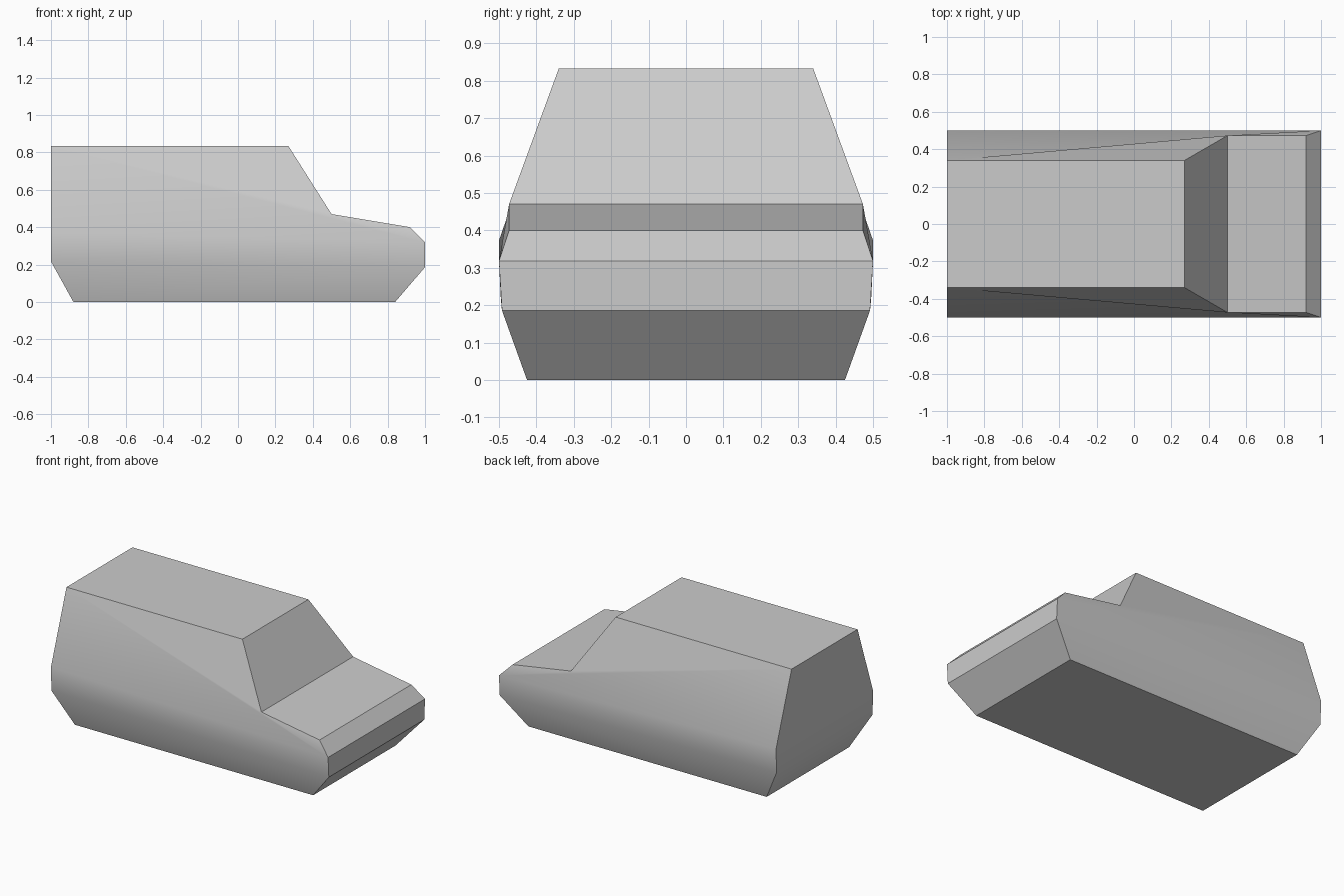
import bpy
import bmesh

cube = bpy.data.objects.get("Cube")
if cube:
    bpy.data.objects.remove(cube)

# Plain grey body paint
paint = bpy.data.materials.new("light_grey")
paint.use_nodes = True
grey = (0.6, 0.6, 0.6, 1)
paint.diffuse_color = grey
paint.node_tree.nodes["Principled BSDF"].inputs["Base Color"].default_value = grey

# Corners of one flank: name -> (x, half width, z)
corners = {
    "roof_back": (-1, 0.34, 0.833),
    "roof_front": (0.27, 0.34, 0.833),
    "hood_back": (0.5, 0.473, 0.47),
    "hood_front": (0.92, 0.473, 0.40),
    "belt_front": (1, 0.5, 0.318),
    "bumper_front": (1, 0.492, 0.186),
    "floor_front": (0.84, 0.425, 0),
    "floor_back": (-0.88, 0.425, 0),
    "bumper_back": (-1, 0.495, 0.217),
    "belt_back": (-1, 0.5, 0.373),
}
outline = list(corners)

bm = bmesh.new()
near = {n: bm.verts.new((x, -w, z)) for n, (x, w, z) in corners.items()}
far = {n: bm.verts.new((x, w, z)) for n, (x, w, z) in corners.items()}

# Flanks: upper panel, belt strip and sill strip on both sides
panels = [
    ["belt_back", "belt_front", "hood_front", "hood_back", "roof_front", "roof_back"],
    ["bumper_back", "bumper_front", "belt_front", "belt_back"],
    ["floor_back", "floor_front", "bumper_front", "bumper_back"],
]
for side in (near, far):
    for panel in panels:
        bm.faces.new([side[n] for n in panel])

# Roof, windscreen, hood, nose, floor and tail bridge the two flanks
for a, b in zip(outline, outline[1:] + outline[:1]):
    bm.faces.new([near[a], near[b], far[b], far[a]])

bmesh.ops.recalc_face_normals(bm, faces=bm.faces)
mesh = bpy.data.meshes.new("van_body")
bm.to_mesh(mesh)
bm.free()
mesh.materials.append(paint)

body = bpy.data.objects.new("van_body", mesh)
bpy.context.collection.objects.link(body)

# Soft flanks and tail, crisp creases elsewhere
bpy.ops.object.select_all(action="DESELECT")
body.select_set(True)
bpy.context.view_layer.objects.active = body
bpy.ops.object.shade_smooth_by_angle()
